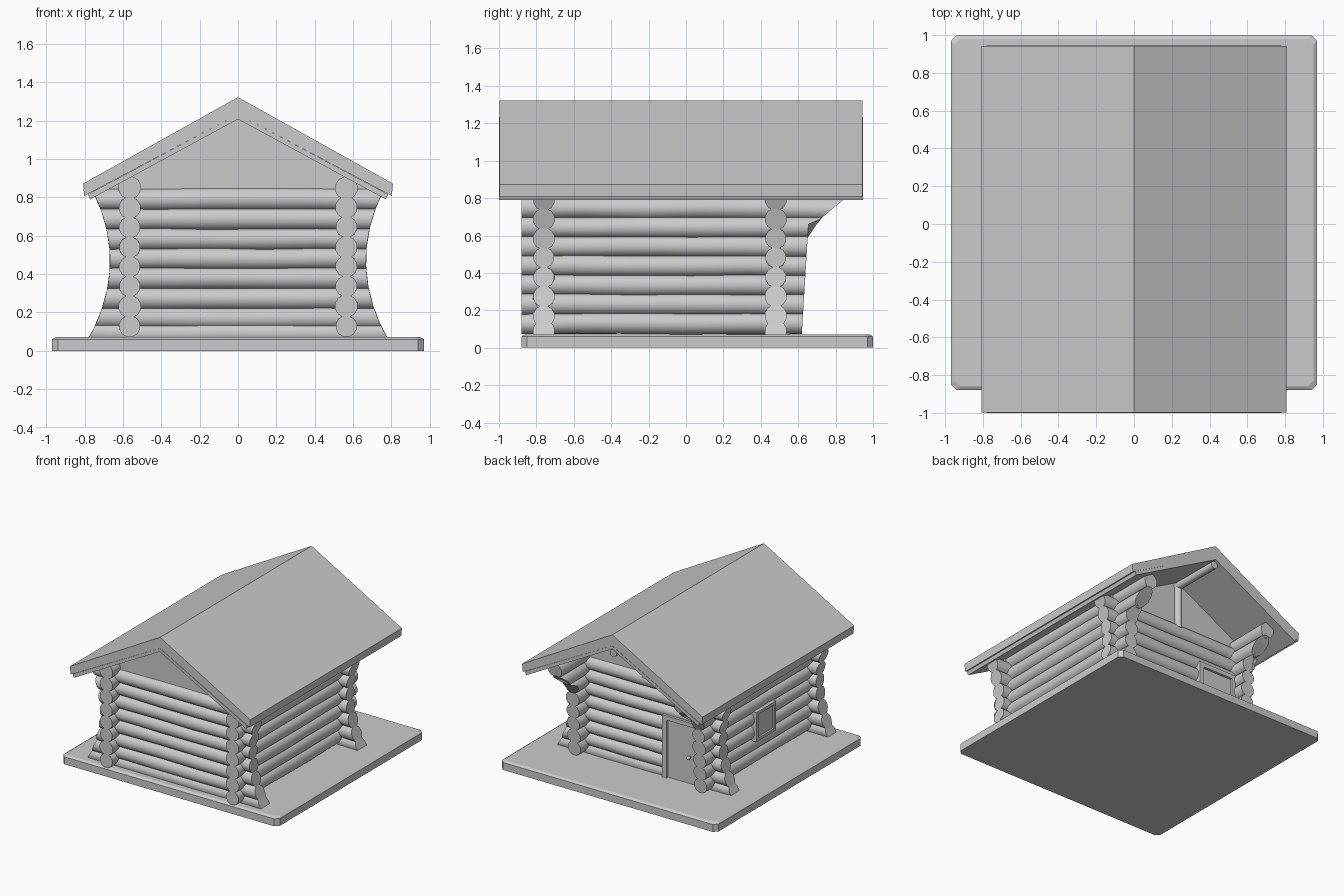
import bpy, bmesh, math, random

if "Cube" in bpy.data.objects:
    bpy.data.objects.remove(bpy.data.objects["Cube"])

random.seed(4)
grey = bpy.data.materials.new("plain grey")
grey.diffuse_color = (0.6, 0.6, 0.6, 1)
grey.use_nodes = True
grey.node_tree.nodes["Principled BSDF"].inputs["Base Color"].default_value = grey.diffuse_color


def finish(bm, name, smooth=False):
    bmesh.ops.recalc_face_normals(bm, faces=bm.faces)
    me = bpy.data.meshes.new(name)
    bm.to_mesh(me)
    bm.free()
    me.materials.append(grey)
    ob = bpy.data.objects.new(name, me)
    bpy.context.collection.objects.link(ob)
    if smooth:
        bpy.ops.object.select_all(action='DESELECT')
        ob.select_set(True)
        bpy.context.view_layer.objects.active = ob
        bpy.ops.object.shade_smooth_by_angle(angle=math.radians(40))
    return ob


def loft(rings, name, smooth=False):
    """Skin a list of equal-length closed rings and cap both ends."""
    bm = bmesh.new()
    vs = [[bm.verts.new(p) for p in r] for r in rings]
    n = len(vs[0])
    for a, b in zip(vs, vs[1:]):
        for i in range(n):
            bm.faces.new((a[i], a[(i + 1) % n], b[(i + 1) % n], b[i]))
    bm.faces.new(vs[0])
    bm.faces.new(vs[-1])
    return finish(bm, name, smooth)


def prism_y(profile, y0, y1, name):
    return loft([[(x, y, z) for x, z in profile] for y in (y0, y1)], name)


def box(name, x0, x1, y0, y1, z0, z1):
    return prism_y([(x0, z0), (x1, z0), (x1, z1), (x0, z1)], y0, y1, name)


def log(name, axis, pos, z, start, end, r=0.058, wobble=0.0025):
    """Rough round log; start and end give the cut position at a height."""
    rings = []
    for k in range(6):
        t = k / 5
        rr = r + random.uniform(-wobble, wobble)
        dz = random.uniform(-wobble, wobble)
        ring = []
        for i in range(12):
            a = math.tau * (i + 0.5) / 12
            c, h = pos + rr * math.cos(a), z + dz + rr * math.sin(a)
            l = start(h) * (1 - t) + end(h) * t
            ring.append((l, c, h) if axis == 'x' else (c, l, h))
        rings.append(ring)
    return loft(rings, name, True)


# Saw-cut outlines of the log ends
def side_cut(z):
    return 0.668 + 0.68 * (z - 0.47) ** 2


def left_cut(z):
    return -side_cut(z)


def back_cut(z):
    return 0.615 + 0.06 * z if z < 0.685 else min(0.72 + 1.2 * (z - 0.69), 0.87)


def front_cut(z):
    return -0.88


WX, WF, WB = 0.565, -0.76, 0.48      # wall centre lines

# Base slab with chamfered corners and top edge
def slab_ring(z, d):
    c = 0.03
    x, y0, y1 = 0.97 - d, -0.88 + d, 1.0 - d
    return [(-x + c, y0, z), (x - c, y0, z), (x, y0 + c, z), (x, y1 - c, z),
            (x - c, y1, z), (-x + c, y1, z), (-x, y1 - c, z), (-x, y0 + c, z)]

loft([slab_ring(0, 0), slab_ring(0.06, 0), slab_ring(0.072, 0.02)], "base_slab")

# Side wall logs
for i in range(8):
    z = 0.13 + 0.1029 * i
    for s, side in ((-1, "left"), (1, "right")):
        log(f"{side}_wall_log_{i}", 'y', s * WX, z, front_cut, back_cut)

# Front and back wall logs; the lower back ones stop at the doorway
for i in range(8):
    z = 0.09 if i == 0 else 0.171 + 0.1032 * (i - 1)
    log(f"front_wall_log_{i}", 'x', WF, z, left_cut, side_cut)
    if z < 0.55:
        log(f"back_wall_log_{i}", 'x', WB, z, lambda h: -0.2, side_cut)
        log(f"back_wall_stub_{i}", 'x', WB, z, left_cut, lambda h: -0.5)
    else:
        log(f"back_wall_log_{i}", 'x', WB, z, left_cut, side_cut)

# Gable panels
gable = [(-0.69, 0.82), (0.69, 0.82), (0.69, 0.835), (0, 1.212), (-0.69, 0.835)]
prism_y(gable, WF - 0.02, WF + 0.02, "front_gable")
prism_y(gable, WB - 0.02, WB + 0.02, "back_gable")

# Gable post and ridge beam on the porch side
log("ridge_beam", 'y', 0, 1.17, lambda h: 0.47, lambda h: 0.93, 0.03, 0.001)
post = [[(0.03 * math.cos(math.tau * i / 12), 0.51 + 0.03 * math.sin(math.tau * i / 12), z)
         for i in range(12)] for z in (0.81, 1.17)]
loft(post, "gable_post", True)

# Roof: thick covering over a thin board layer
prism_y([(-0.808, 0.872), (0, 1.323), (0.808, 0.872), (0.802, 0.808), (0, 1.234), (-0.802, 0.808)],
        -0.997, 0.943, "roof_covering")
prism_y([(-0.782, 0.817), (0, 1.234), (0.782, 0.817), (0.771, 0.79), (0, 1.208), (-0.771, 0.79)],
        -1.0, 0.945, "roof_boards")

# Door with frame and round knob
box("door", -0.50, -0.20, 0.48, 0.535, 0.07, 0.55)
box("door_frame_left", -0.52, -0.485, 0.46, 0.555, 0.07, 0.575)
box("door_frame_right", -0.215, -0.175, 0.46, 0.555, 0.07, 0.575)
box("door_frame_top", -0.485, -0.215, 0.46, 0.555, 0.54, 0.575)
bpy.ops.mesh.primitive_uv_sphere_add(segments=12, ring_count=8, radius=0.016,
                                     location=(-0.415, 0.56, 0.29))
knob = bpy.context.object
knob.name = "door_knob"
knob.data.materials.append(grey)
bpy.ops.object.shade_smooth_by_angle(angle=math.radians(50))
box("door_knob_stem", -0.42, -0.41, 0.53, 0.56, 0.285, 0.295)

# Window in the left wall
box("window_pane", -0.627, -0.56, -0.22, 0.0, 0.28, 0.50)
for y, n in ((-0.235, "front"), (-0.01, "back")):
    box("window_frame_" + n, -0.642, -0.56, y, y + 0.025, 0.27, 0.51)
for z, n in ((0.27, "bottom"), (0.485, "top")):
    box("window_frame_" + n, -0.642, -0.56, -0.21, -0.01, z, z + 0.025)
